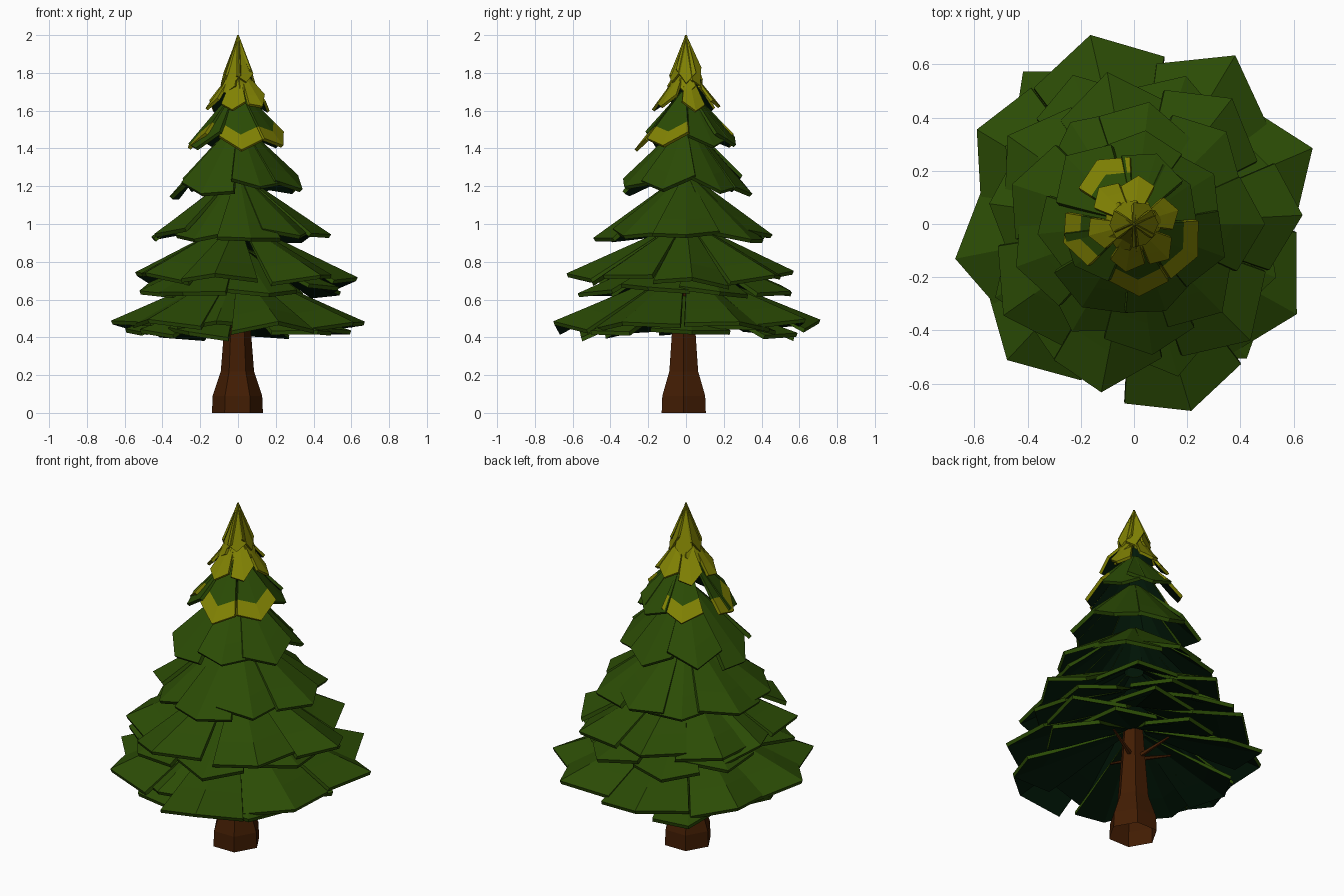
import bpy
import bmesh
import math
import random
from mathutils import Vector, Matrix

random.seed(11)
if "Cube" in bpy.data.objects:
    bpy.data.objects.remove(bpy.data.objects["Cube"], do_unlink=True)


def material(name, rgb):
    m = bpy.data.materials.new(name)
    m.use_nodes = True
    m.diffuse_color = (*rgb, 1)
    m.node_tree.nodes["Principled BSDF"].inputs["Base Color"].default_value = (*rgb, 1)
    return m


GREEN = material("leaf green", (0.024, 0.071, 0.0015))
DARK = material("underside dark green", (0.001, 0.011, 0.003))
YELLOW = material("tip yellow", (0.22, 0.225, 0.001))
BROWN = material("bark brown", (0.054, 0.012, 0.001))


def finish(bm, name, mats):
    bmesh.ops.recalc_face_normals(bm, faces=bm.faces)
    mesh = bpy.data.meshes.new(name)
    bm.to_mesh(mesh)
    bm.free()
    for m in mats:
        mesh.materials.append(m)
    obj = bpy.data.objects.new(name, mesh)
    bpy.context.collection.objects.link(obj)
    return obj


def bough(bm, angle, inner, tip, half, droop, roll, thick, band):
    """Folded, pointed plate running from inner (r, z) out to tip (r, z)."""
    turn = Matrix.Rotation(math.radians(angle), 3, "Z")
    start, end = Vector((inner[0], 0, inner[1])), Vector((tip[0], 0, tip[1]))
    run = end - start
    down = Vector((run.z, 0, -run.x)).normalized() * thick
    sweep = {-1: random.uniform(0.14, 0.3), 1: random.uniform(0.14, 0.3)}
    rows = []
    for t in (0, 0.74, 1):
        ridge = start + run * t
        width = half * (0.1 + 0.9 * t)
        row = []
        for side in (-1, 0, 1):
            p = ridge.copy()
            if side:
                p -= run * (sweep[side] * t)
                p += Vector((0, side * width, (side * roll - droop) * t))
            row.append(p)
        rows.append(row)
    top = [[bm.verts.new(turn @ p) for p in row] for row in rows]
    low = [[bm.verts.new(turn @ (p + down * (0.2 if i == 0 else 1))) for p in row]
           for i, row in enumerate(rows)]

    def face(verts, index):
        bm.faces.new(verts).material_index = index

    for i in range(2):
        outer = 2 if band == "all" or (band == "end" and i == 1) else 0
        for j in range(2):
            face((top[i][j], top[i + 1][j], top[i + 1][j + 1], top[i][j + 1]), outer)
            face((low[i][j], low[i][j + 1], low[i + 1][j + 1], low[i + 1][j]), 1)
        for j in (0, 2):
            face((top[i][j], low[i][j], low[i + 1][j], top[i + 1][j]), outer)
    for j in range(2):
        for k in (0, 2):
            face((top[k][j], top[k][j + 1], low[k][j + 1], low[k][j]), outer)


def tier(name, angles, inner, tip, half, droop, jitter=0.02, thick=0.022, band=None):
    """Ring of boughs; angles may be plain or (angle, radius) pairs."""
    bm = bmesh.new()
    for a in angles:
        a, r = a if isinstance(a, tuple) else (a, tip[0] * random.uniform(0.94, 1.04))
        z = tip[1] + random.uniform(-jitter, jitter)
        style = band(a) if callable(band) else band
        bough(bm, a, inner, (r, z), half * random.uniform(0.92, 1.08), droop,
              random.uniform(-jitter, jitter), thick, style)
    finish(bm, name, (GREEN, DARK, YELLOW))


def ring(count, start):
    return [start + i * 360 / count + random.uniform(-8, 8) for i in range(count)]


# Trunk: flared six-sided column ending inside the foliage, open at the base
bm = bmesh.new()
loops = []
for z, r in ((0, 0.135), (0.09, 0.131), (0.22, 0.088), (0.45, 0.07), (0.66, 0.055)):
    loops.append([bm.verts.new((r * math.cos(k * math.tau / 6) - 0.003,
                                r * math.sin(k * math.tau / 6) - 0.012, z))
                  for k in range(6)])
for a, b in zip(loops, loops[1:]):
    for k in range(6):
        n = (k + 1) % 6
        bm.faces.new((a[k], a[n], b[n], b[k]))
bm.faces.new(loops[-1])
finish(bm, "trunk", [BROWN])

# Twigs: thin bare stubs under the lowest boughs
bm = bmesh.new()
for angle in (20, 110, 165, 265):
    aim = Vector((math.cos(math.radians(angle)), math.sin(math.radians(angle)), 0.35)).normalized()
    spot = Matrix.Translation(aim * 0.13 + Vector((0, 0, 0.46)))
    bmesh.ops.create_cone(bm, cap_ends=True, segments=5, radius1=0.014, radius2=0.006, depth=0.2,
                          matrix=spot @ aim.to_track_quat("Z", "Y").to_matrix().to_4x4())
finish(bm, "twigs", [BROWN])

# Lowest skirt: wide boughs with an under layer
tier("lowest_boughs",
     [(103, .73), (59, .74), (23, .73), (-29, .70), (-73, .735), (-101, .6),
      (-133, .70), (-169, .685), (149, .69)],
     (0.07, 0.75), (0.7, 0.495), 0.25, 0.09, 0.015)
tier("lowest_under_boughs",
     [(3, .6), (126, .71), (-50, .66), (80, .6), (-115, .62), (-150, .6), (175, .6), (40, .58)],
     (0.06, 0.62), (0.64, 0.44), 0.2, 0.045, 0.02)

# Second skirt in two overlapping layers
tier("second_under_boughs", ring(8, 20), (0.05, 0.87), (0.59, 0.65), 0.2, 0.04)
tier("second_boughs",
     [(3, .635), (-45, .62), (-101, .645), (-145, .6), (172, .55), (145, .58), (100, .58), (52, .6)],
     (0.05, 1.0), (0.6, 0.735), 0.21, 0.085)

# Middle and upper skirts
tier("middle_boughs", [-45, 0, 45, 83, 122, 162, 200, 240, 278],
     (0.04, 1.25), (0.48, 0.935), 0.18, 0.055)
tier("upper_boughs", [135, 186, 238, 290, -20, 32, 83],
     (0.035, 1.52), (0.37, 1.175), 0.15, 0.03, 0.035)

# Crown skirt: most boughs have yellow ends
tier("crown_boughs", [-145, -86, -27, 35, 72, 120, 195], (0.03, 1.70), (0.27, 1.405), 0.115, 0.01,
     0.015, 0.018, lambda a: None if a in (-145, 35, 72) else "end")

# Yellow top
tier("top_boughs", ring(6, -40), (0.015, 1.83), (0.185, 1.61), 0.062, 0.015, 0.02, 0.016, "all")
tier("top_inner_boughs", ring(5, 10), (0.01, 1.88), (0.115, 1.69), 0.05, 0.01, 0.015, 0.014, "all")
tier("top_spire", ring(6, 0), (0.0, 2.0), (0.09, 1.74), 0.05, 0.0, 0.02, 0.012, "all")
